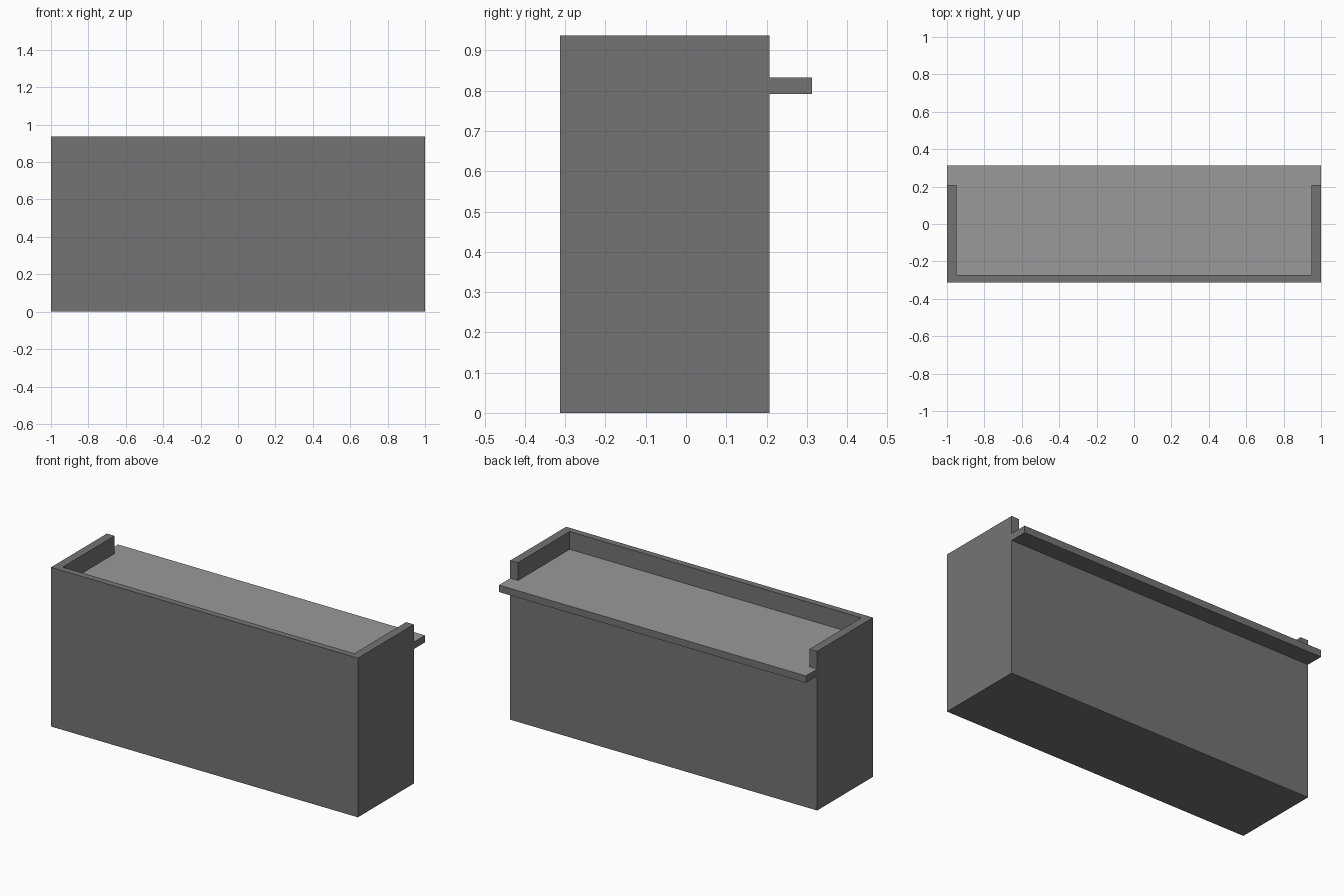
import bpy, bmesh

if "Cube" in bpy.data.objects:
    bpy.data.objects.remove(bpy.data.objects["Cube"])

W, FRONT, BACK, TOP = 1.0, -0.3125, 0.2075, 0.9375  # body half width, front, back, height
SIDE_T, FRONT_Y = 0.05, -0.274                      # side panel thickness, inner front face
Z0, Z1, LIP = 0.792, 0.833, 0.3125                  # counter underside, top, rear overhang


def grey(name, v):
    mat = bpy.data.materials.new(name)
    mat.diffuse_color = (v, v, v, 1)
    mat.use_nodes = True
    mat.node_tree.nodes["Principled BSDF"].inputs["Base Color"].default_value = mat.diffuse_color
    return mat


DARK, LIGHT = grey("dark_grey", 0.175), grey("light_grey", 0.32)


def prism(name, outline, z0, z1):
    """Extrude a flat xy outline between two heights."""
    bm = bmesh.new()
    face = bm.faces.new([bm.verts.new((x, y, z0)) for x, y in outline])
    ext = bmesh.ops.extrude_face_region(bm, geom=[face])
    verts = [v for v in ext["geom"] if isinstance(v, bmesh.types.BMVert)]
    bmesh.ops.translate(bm, verts=verts, vec=(0, 0, z1 - z0))
    bmesh.ops.recalc_face_normals(bm, faces=bm.faces)
    mesh = bpy.data.meshes.new(name)
    bm.to_mesh(mesh)
    bm.free()
    mesh.materials.append(DARK)
    obj = bpy.data.objects.new(name, mesh)
    bpy.context.collection.objects.link(obj)
    return obj


def rect(x, y0, y1):
    return [(-x, y0), (x, y0), (x, y1), (-x, y1)]


# Desk body with a recess that leaves a raised rim on three sides
body = prism("desk_body", rect(W, FRONT, BACK), 0, TOP)
cutter = prism("recess_cutter", rect(W - SIDE_T, FRONT_Y, BACK + 0.2), Z0, TOP + 0.2)
cutter.hide_render = True
cutter.hide_viewport = True
cut = body.modifiers.new("recess", "BOOLEAN")
cut.operation = "DIFFERENCE"
cut.solver = "EXACT"
cut.object = cutter

# Counter top fits between the side panels and widens behind them
i = W - SIDE_T
right = [(i, FRONT_Y), (i, BACK), (W, BACK), (W, LIP)]
left = [(-x, y) for x, y in reversed(right)]
counter = prism("counter_top", right + left, Z0, Z1)

# Lighter work surface on the counter's upper face
counter.data.materials.append(LIGHT)
for p in counter.data.polygons:
    if p.normal.z > 0.5:
        p.material_index = 1
